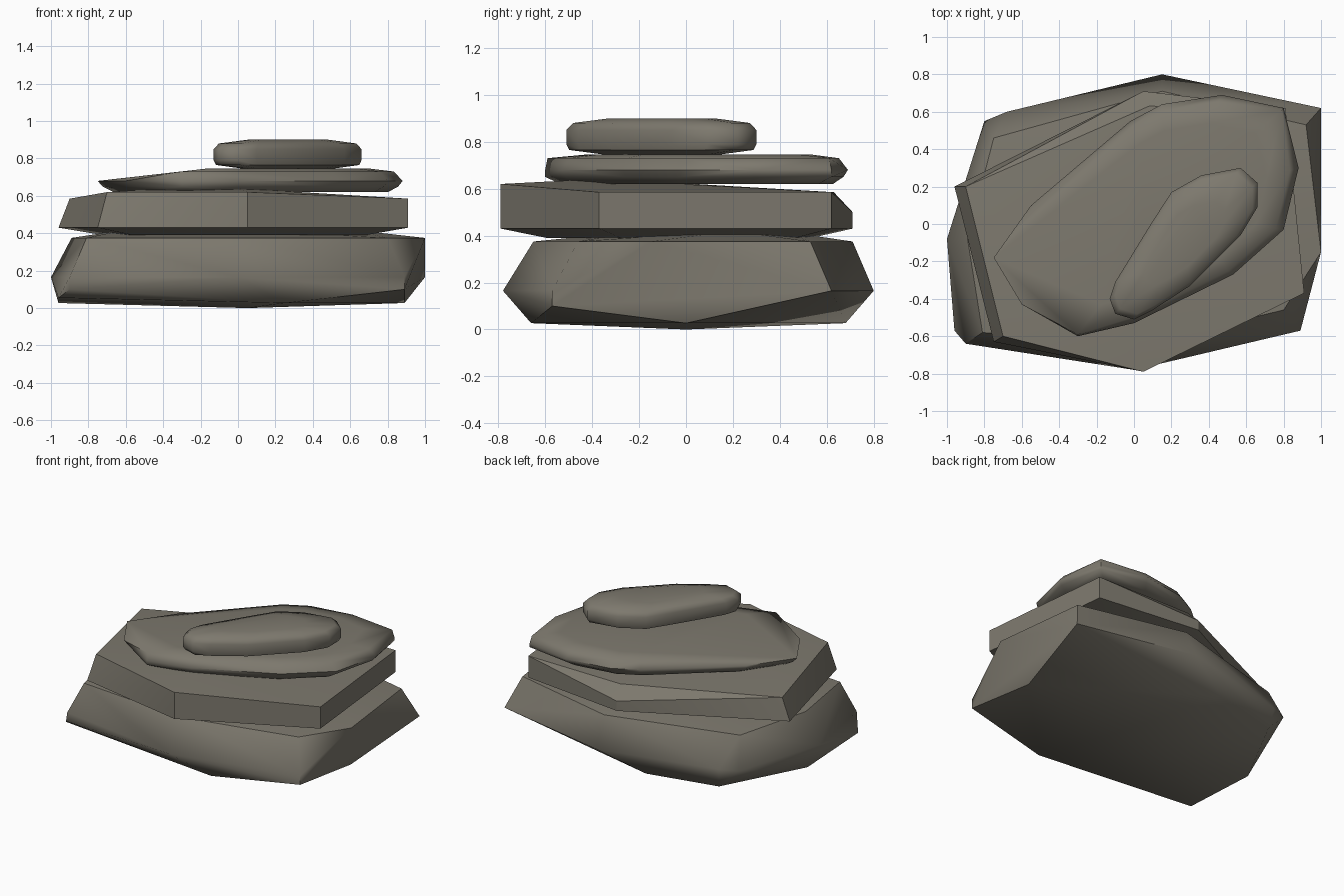
import bpy, bmesh, math

if "Cube" in bpy.data.objects:
    bpy.data.objects.remove(bpy.data.objects["Cube"])

stone = bpy.data.materials.new("grey_brown_stone")
stone.diffuse_color = (0.205, 0.19, 0.155, 1)
stone.use_nodes = True
stone.node_tree.nodes["Principled BSDF"].inputs["Base Color"].default_value = stone.diffuse_color


def rock(name, layers, angle):
    """Faceted boulder: convex hull around outlines stacked at given heights."""
    bm = bmesh.new()
    for z, outline in layers:
        for x, y in outline:
            bm.verts.new((x, y, z))
    res = bmesh.ops.convex_hull(bm, input=bm.verts[:])
    junk = {g for g in res["geom_interior"] + res["geom_unused"]
            if isinstance(g, bmesh.types.BMVert) and g.is_valid}
    bmesh.ops.delete(bm, geom=list(junk), context='VERTS')
    bmesh.ops.dissolve_limit(bm, angle_limit=math.radians(1),
                             verts=bm.verts[:], edges=bm.edges[:])
    bmesh.ops.recalc_face_normals(bm, faces=bm.faces[:])
    me = bpy.data.meshes.new(name)
    bm.to_mesh(me)
    bm.free()
    me.materials.append(stone)
    ob = bpy.data.objects.new(name, me)
    bpy.context.collection.objects.link(ob)
    bpy.ops.object.select_all(action='DESELECT')
    ob.select_set(True)
    bpy.context.view_layer.objects.active = ob
    bpy.ops.object.shade_smooth_by_angle(angle=math.radians(angle))
    return ob


def inset(outline, centre, s):
    cx, cy = centre
    return [(cx + (x - cx) * s, cy + (y - cy) * s) for x, y in outline]


# Thick base boulder
rock("base_stone", [
    (0.0, [(0.05, 0.0)]),
    (0.027, [(0.25, -0.66), (0.89, 0.0), (-0.16, 0.68), (-0.66, 0.57),
             (-0.96, 0.0)]),
    (0.055, [(-0.96, -0.57)]),
    (0.10, [(0.89, -0.57), (-0.9, -0.64)]),
    (0.165, [(-1, -0.08), (-0.9, -0.64), (0.0, -0.78), (0.89, -0.57),
             (1.0, 0.62), (0.15, 0.8), (-0.68, 0.6), (-0.8, 0.55)]),
    (0.375, [(-0.89, -0.08), (-0.81, -0.58), (0.0, -0.65), (0.8, -0.46),
             (1.0, -0.15), (0.92, 0.53), (0.15, 0.71), (-0.75, 0.46)]),
    (0.42, [(-0.6, -0.15), (0.0, -0.2), (0.6, 0.2), (0.0, 0.4)]),
], 50)

# Flat angular slab
slab = [(0.05, -0.79), (-0.75, -0.63), (-0.96, 0.2), (0.05, 0.71),
        (0.81, 0.62), (0.91, -0.37)]
rock("angular_slab", [
    (0.39, inset(slab, (0, 0), 0.75)),
    (0.43, slab),
    (0.50, [(0.05, 0.71)]),
    (0.585, [(0.91, -0.37), (0.81, 0.62), (0.08, 0.63), (-0.90, 0.2)]),
    (0.62, [(0.05, -0.79), (-0.70, -0.60)]),
    (0.64, [(0.0, -0.4), (-0.4, -0.3)]),
], 25)

# Thin rounded plate, blunt at the front and the back right corner
plate = [(-0.75, -0.18), (-0.6, -0.43), (-0.3, -0.6), (0.0, -0.53), (0.53, -0.27),
         (0.8, -0.03), (0.88, 0.3), (0.8, 0.62), (0.47, 0.69), (0.15, 0.64),
         (-0.02, 0.55), (-0.55, 0.1)]
rock("thin_plate_stone", [
    (0.62, inset(plate, (0.1, 0.05), 0.9)),
    (0.65, inset(plate, (0.1, 0.05), 0.97) + [(-0.3, -0.6), (0.8, 0.62)]),
    (0.68, plate),
    (0.73, inset(plate, (0.1, 0.05), 0.94)[2:-1] + [(-0.3, -0.59), (0.79, 0.61)]),
    (0.745, inset(plate, (0.2, 0.08), 0.75)[2:-1]),
], 55)

# Long pebble on top
pebble = [(-0.13, -0.4), (-0.1, -0.48), (0.0, -0.51), (0.1, -0.46), (0.3, -0.33),
          (0.57, -0.06), (0.66, 0.09), (0.66, 0.22), (0.57, 0.3), (0.36, 0.26),
          (0.2, 0.17), (0.09, 0.0), (-0.1, -0.31)]
rock("top_pebble", [
    (0.745, inset(pebble, (0.27, -0.1), 0.6)),
    (0.765, inset(pebble, (0.27, -0.1), 0.97)),
    (0.79, pebble),
    (0.85, pebble),
    (0.88, inset(pebble, (0.27, -0.1), 0.93)),
    (0.90, inset(pebble, (0.27, -0.1), 0.55)),
], 55)
